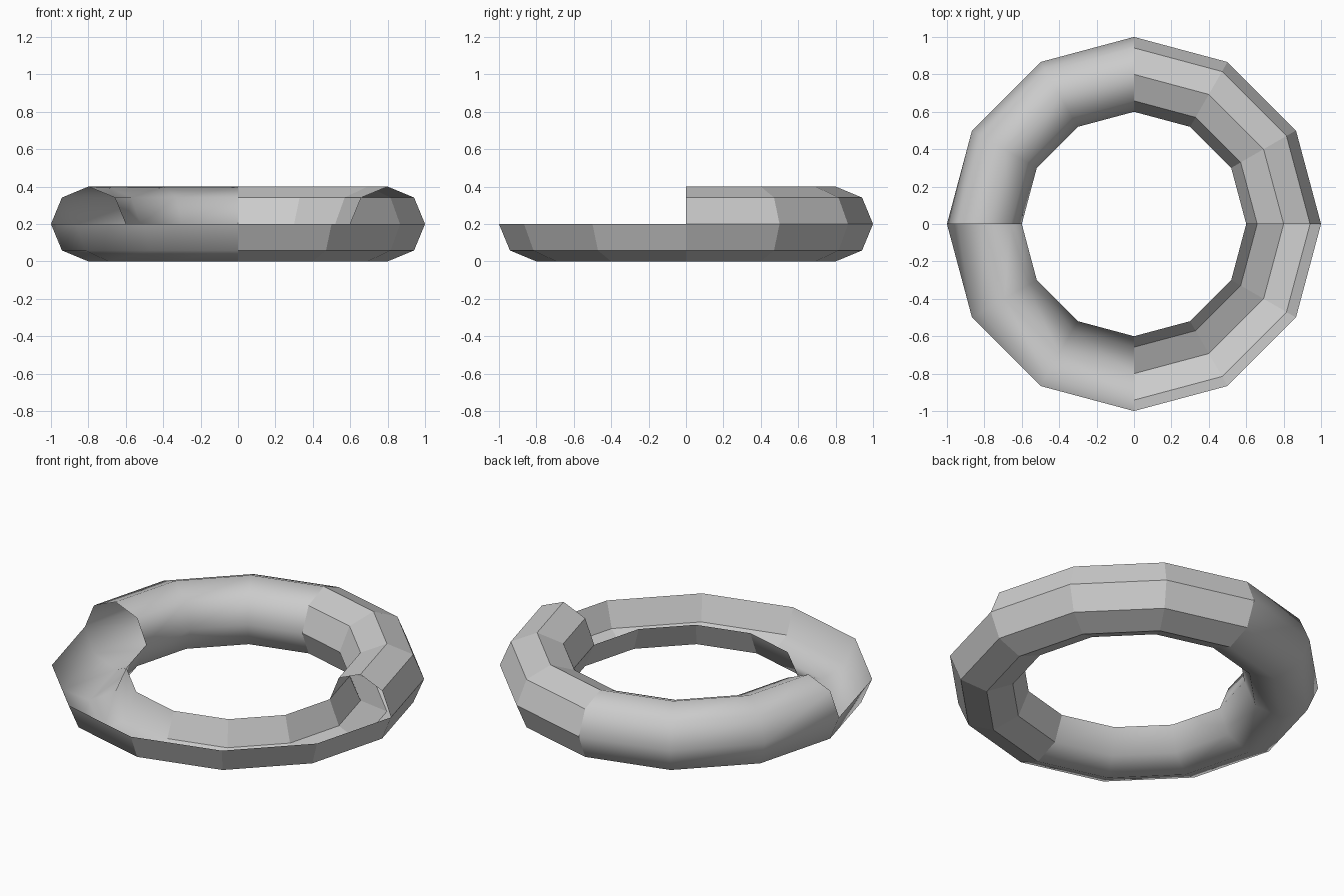
import bpy, bmesh
from math import cos, sin, tau

cube = bpy.data.objects.get("Cube")
if cube:
    bpy.data.objects.remove(cube)

MAJOR, MINOR = 12, 8
RING, TUBE = 0.8, 0.2

grey = bpy.data.materials.new("light_grey")
grey.use_nodes = True
colour = (0.6, 0.6, 0.6, 1)
grey.diffuse_color = colour
grey.node_tree.nodes["Principled BSDF"].inputs["Base Color"].default_value = colour

# Full low-poly ring
bm = bmesh.new()
rings = []
for i in range(MAJOR):
    a = tau * i / MAJOR
    ring = []
    for j in range(MINOR):
        b = tau * j / MINOR
        r = RING + TUBE * cos(b)
        ring.append(bm.verts.new((r * cos(a), r * sin(a), TUBE + TUBE * sin(b))))
    rings.append(ring)
for i in range(MAJOR):
    here, after = rings[i], rings[(i + 1) % MAJOR]
    for j in range(MINOR):
        k = (j + 1) % MINOR
        bm.faces.new((here[j], after[j], after[k], here[k]))

# Smooth right half, faceted left half; open trough at the front
removed = []
for face in bm.faces:
    c = face.calc_center_median()
    face.smooth = c.x < 0
    if c.y < 0 and c.z > TUBE:
        removed.append(face)
bmesh.ops.delete(bm, geom=removed, context='FACES')

mesh = bpy.data.meshes.new("cutaway_ring")
bm.to_mesh(mesh)
bm.free()
mesh.materials.append(grey)
bpy.context.collection.objects.link(bpy.data.objects.new("cutaway_ring", mesh))
